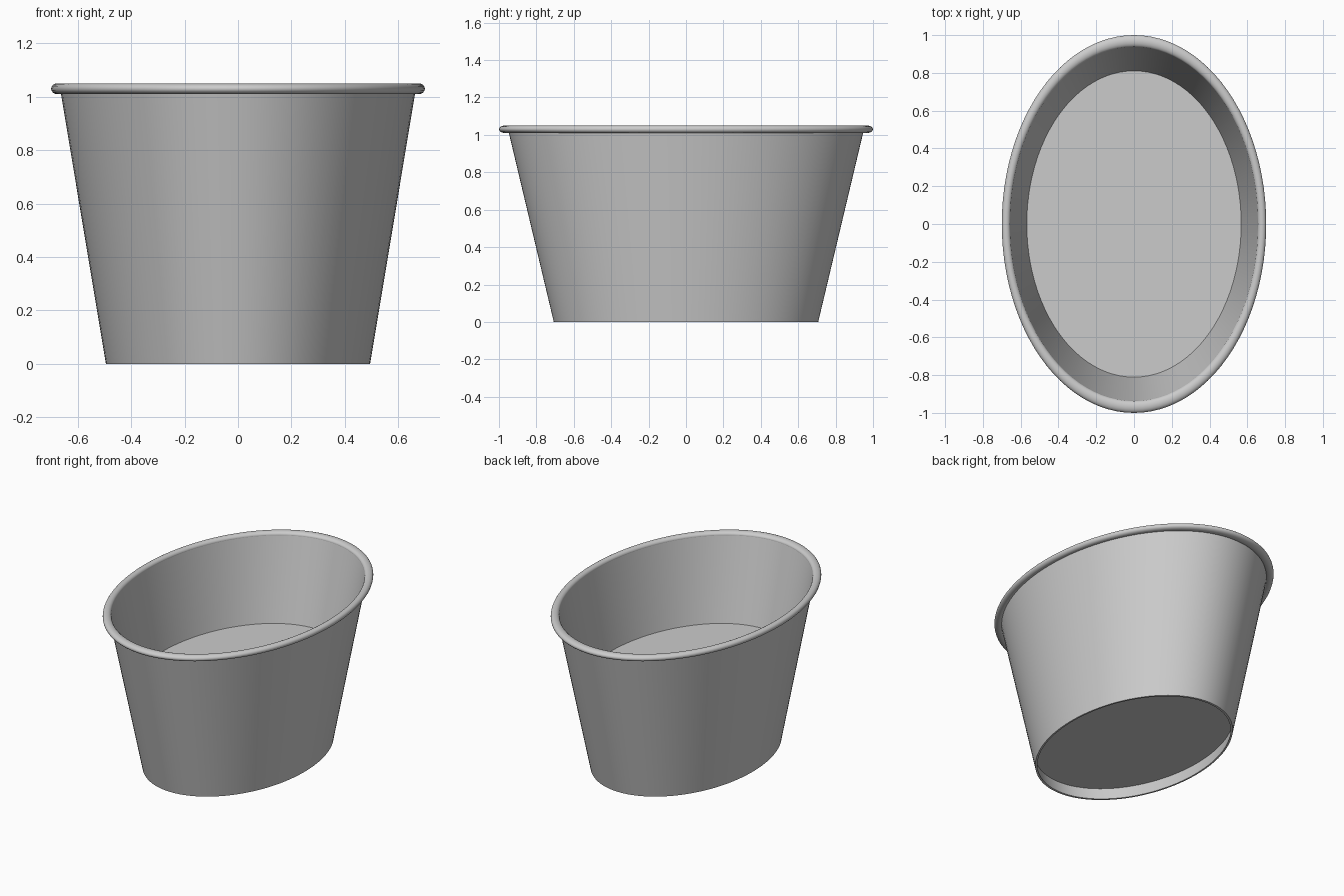
import bpy, bmesh, math

cube = bpy.data.objects.get("Cube")
if cube:
    bpy.data.objects.remove(cube, do_unlink=True)

SEGMENTS = 96
OVAL = 0.7          # width of the oval relative to its length
BASE_R = 0.707      # half length of the foot
SLOPE = 0.2376      # outward flare per unit of height
WALL = 0.015        # wall thickness
RIM_Z = 1.03

grey = bpy.data.materials.new("light_grey")
grey.use_nodes = True
colour = (0.6, 0.6, 0.6, 1)
grey.diffuse_color = colour
grey.node_tree.nodes["Principled BSDF"].inputs["Base Color"].default_value = colour


def outer(z):
    return BASE_R + SLOPE * z


def inner(z):
    return outer(z) - WALL


def oval_lathe(name, profile, loop=True):
    """Sweep a (radius, height) profile round an oval; open profiles get end caps."""
    bm = bmesh.new()
    rings = []
    for r, z in profile:
        angles = [math.tau * i / SEGMENTS for i in range(SEGMENTS)]
        rings.append([bm.verts.new((OVAL * r * math.cos(a), r * math.sin(a), z))
                      for a in angles])
    pairs = list(zip(rings, rings[1:]))
    if loop:
        pairs.append((rings[-1], rings[0]))
    else:
        bm.faces.new(rings[0])
        bm.faces.new(rings[-1])
    for low, high in pairs:
        for i in range(SEGMENTS):
            j = (i + 1) % SEGMENTS
            bm.faces.new((low[i], low[j], high[j], high[i]))
    bmesh.ops.recalc_face_normals(bm, faces=bm.faces)
    mesh = bpy.data.meshes.new(name)
    bm.to_mesh(mesh)
    bm.free()
    mesh.materials.append(grey)
    obj = bpy.data.objects.new(name, mesh)
    bpy.context.collection.objects.link(obj)
    bpy.ops.object.select_all(action="DESELECT")
    obj.select_set(True)
    bpy.context.view_layer.objects.active = obj
    bpy.ops.object.shade_smooth_by_angle(angle=math.radians(40))
    return obj


# Flared wall, open at both ends
oval_lathe("tub_wall", [(outer(0), 0), (outer(RIM_Z), RIM_Z),
                        (inner(RIM_Z), RIM_Z), (inner(0), 0)])

# Rolled rim
rim_steps = 16
rim = []
for k in range(rim_steps):
    a = math.tau * k / rim_steps
    rim.append((0.968 + 0.032 * math.cos(a), RIM_Z + 0.02 * math.sin(a)))
oval_lathe("rolled_rim", rim)

# Raised inside floor and recessed underside, both meeting the wall
for name, low, high in (("inside_floor", 0.48, 0.5), ("base_panel", 0.08, 0.1)):
    oval_lathe(name, [(inner(low), low), (inner(high), high)], loop=False)
